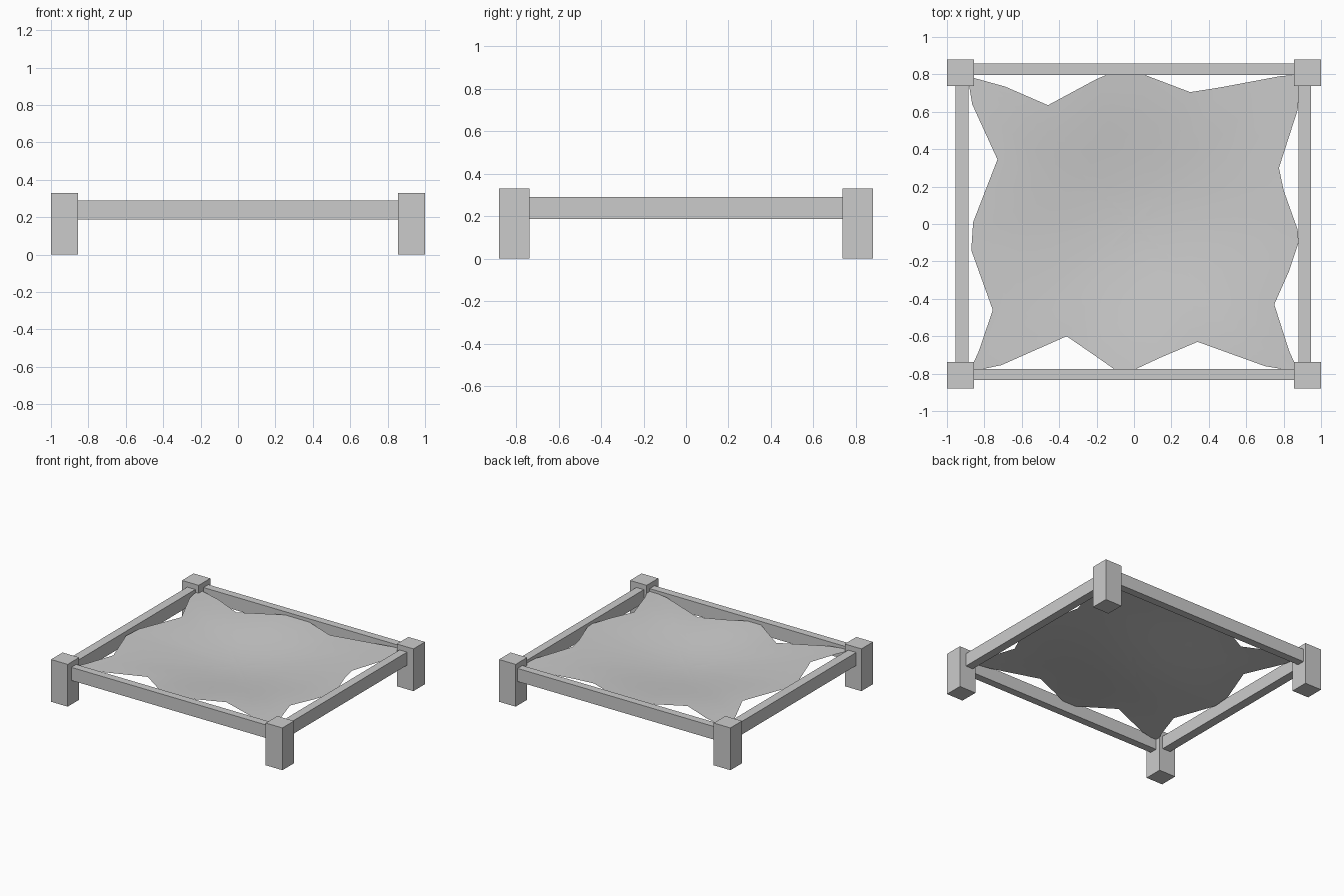
import bpy, bmesh, math

if "Cube" in bpy.data.objects:
    bpy.data.objects.remove(bpy.data.objects["Cube"])


def box(name, x0, x1, y0, y1, z0, z1):
    bm = bmesh.new()
    bmesh.ops.create_cube(bm, size=1)
    for v in bm.verts:
        v.co.x = x1 if v.co.x > 0 else x0
        v.co.y = y1 if v.co.y > 0 else y0
        v.co.z = z1 if v.co.z > 0 else z0
    me = bpy.data.meshes.new(name)
    bm.to_mesh(me)
    bm.free()
    ob = bpy.data.objects.new(name, me)
    bpy.context.collection.objects.link(ob)
    return ob


# Four corner posts
for sx, side in ((-1, "left"), (1, "right")):
    for sy, end in ((-1, "front"), (1, "back")):
        xs = sorted((sx * 1.0, sx * 0.856))
        ys = sorted((sy * 0.88, sy * 0.737))
        box(f"{end}_{side}_post", *xs, *ys, 0, 0.33)

# Rails between the posts
box("front_rail", -0.87, 0.87, -0.835, -0.775, 0.188, 0.29)
box("back_rail", -0.87, 0.87, 0.797, 0.857, 0.188, 0.29)
box("left_rail", -0.955, -0.885, -0.75, 0.75, 0.188, 0.29)
box("right_rail", 0.88, 0.945, -0.75, 0.75, 0.188, 0.29)

# Stretched hide: ragged outline, soft sag toward the middle
outline = [
    (-0.88, -0.79), (-0.71, -0.755), (-0.36, -0.60), (-0.2, -0.71),
    (-0.1, -0.78), (0, -0.78), (0.14, -0.715), (0.34, -0.63), (0.7, -0.76),
    (0.88, -0.79), (0.83, -0.68), (0.75, -0.43), (0.83, -0.25),
    (0.88, -0.1), (0.875, -0.03), (0.80, 0.18), (0.775, 0.30), (0.875, 0.61),
    (0.89, 0.80), (0.78, 0.79), (0.46, 0.73), (0.30, 0.705), (0.05, 0.80),
    (-0.14, 0.80), (-0.2, 0.775), (-0.46, 0.635), (-0.69, 0.735),
    (-0.89, 0.79), (-0.865, 0.64), (-0.73, 0.345), (-0.86, 0.01),
    (-0.87, -0.14), (-0.755, -0.46), (-0.83, -0.68),
]
RINGS = 10
RIM, SAG, RADIUS = 0.268, 0.06, 0.95


def height(x, y):
    r = min(math.hypot(x, y) / RADIUS, 1)
    return RIM - SAG * (1 + math.cos(math.pi * r)) / 2


bm = bmesh.new()
centre = bm.verts.new((0, 0, height(0, 0)))
rings = []
for r in range(1, RINGS + 1):
    t = r / RINGS
    rings.append([bm.verts.new((x * t, y * t, height(x * t, y * t)))
                  for x, y in outline])
n = len(outline)
for i in range(n):
    j = (i + 1) % n
    bm.faces.new((centre, rings[0][i], rings[0][j]))
    for a, b in zip(rings, rings[1:]):
        bm.faces.new((a[i], b[i], b[j], a[j]))
for f in bm.faces:
    f.smooth = True
me = bpy.data.meshes.new("stretched_hide")
bm.to_mesh(me)
bm.free()
bpy.context.collection.objects.link(bpy.data.objects.new("stretched_hide", me))
